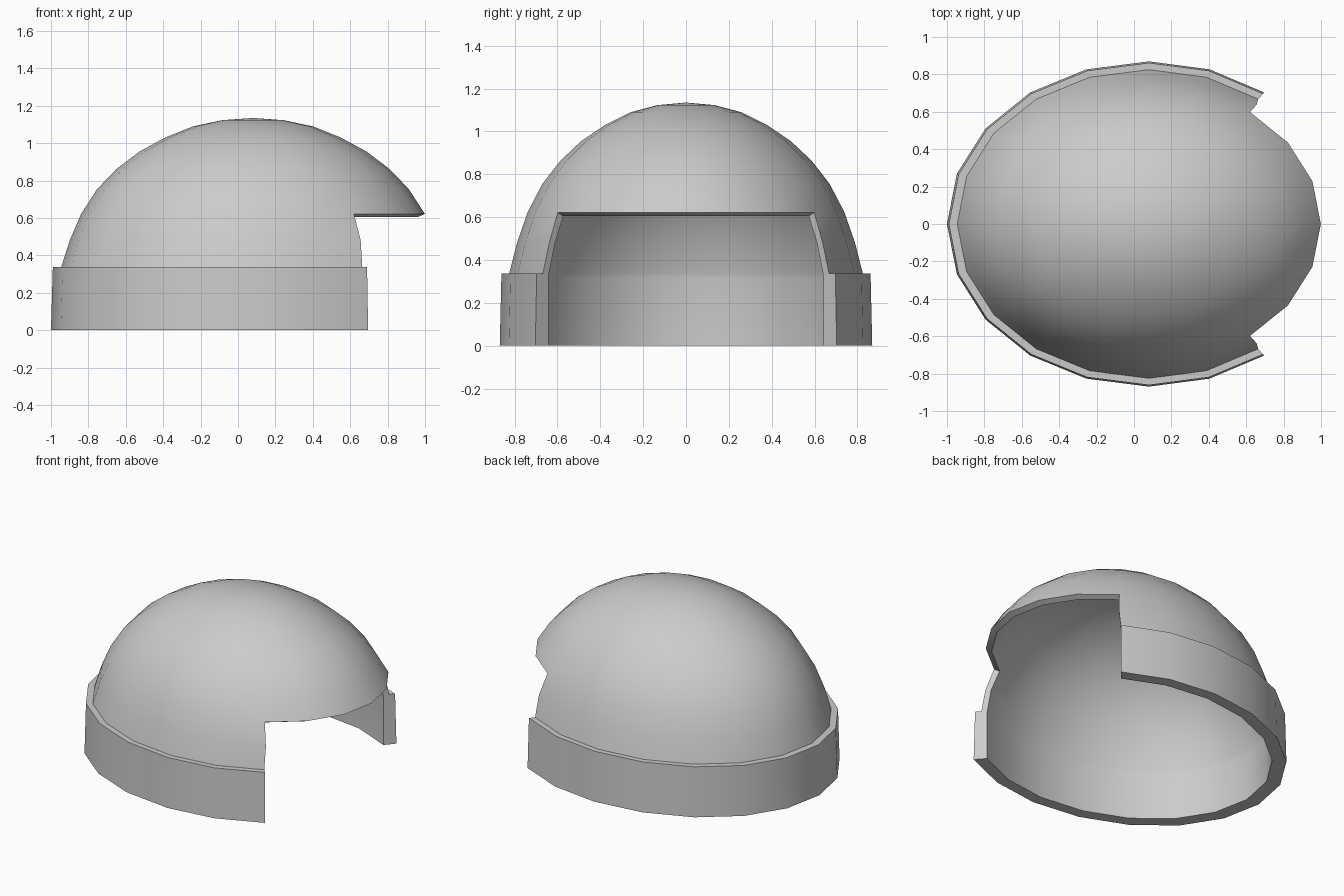
import bpy, bmesh, math

if "Cube" in bpy.data.objects:
    bpy.data.objects.remove(bpy.data.objects["Cube"])

SIDES = 20
CX, Y_RATIO = 0.08, 0.805
# (radius, height) profiles from the base upward, matched point for point
OUTER = [(1.08, 0), (1.07, .338), (1.025, .338), (.98, .48), (.919, .622), (.833, .755),
         (.73, .862), (.608, .955), (.47, 1.03), (.32, 1.09), (.165, 1.123)]
INNER = [(.985, 0), (.985, .32), (.982, .335), (.94, .475), (.88, .605), (.797, .73),
         (.697, .833), (.58, .922), (.45, .99), (.305, 1.047), (.155, 1.082)]
OPEN_ROW = 4          # the front opening reaches up to this profile row
OPEN_SECTORS = 3      # sectors removed on each side of the +x axis

bm = bmesh.new()


def ring(r, z, row):
    out = []
    for i in range(SIDES):
        a = 2 * math.pi * i / SIDES
        front = 0.97 if row < 3 and math.cos(a) > 0 else 1.0
        out.append(bm.verts.new((CX + r * front * math.cos(a), r * Y_RATIO * math.sin(a), z)))
    return out


def skin(profile, apex_z):
    rows = [ring(r, z, k) for k, (r, z) in enumerate(profile)]
    apex = bm.verts.new((CX, 0, apex_z))
    faces = []
    for k in range(len(rows)):
        for i in range(SIDES):
            j = (i + 1) % SIDES
            in_opening = i < OPEN_SECTORS or i >= SIDES - OPEN_SECTORS
            if k < OPEN_ROW and in_opening:
                continue
            if k == len(rows) - 1:
                faces.append(bm.faces.new((rows[k][i], rows[k][j], apex)))
            else:
                faces.append(bm.faces.new((rows[k][i], rows[k][j], rows[k + 1][j], rows[k + 1][i])))
    return [v for row in rows for v in row] + [apex], faces


# Outer and inner skins of the dome with its raised rim
outer_verts, outer_faces = skin(OUTER, 1.135)
inner_verts, _ = skin(INNER, 1.094)
partner = dict(zip(outer_verts, inner_verts))

# Wall thickness along the base and around the front opening
edges = {e for f in outer_faces for e in f.edges if e.is_boundary}
for e in edges:
    a, b = e.verts
    bm.faces.new((a, b, partner[b], partner[a]))

bmesh.ops.delete(bm, geom=[v for v in bm.verts if not v.link_faces], context='VERTS')
bmesh.ops.recalc_face_normals(bm, faces=bm.faces)

mesh = bpy.data.meshes.new("helmet_shell")
bm.to_mesh(mesh)
bm.free()
shell = bpy.data.objects.new("helmet_shell", mesh)
bpy.context.collection.objects.link(shell)
bpy.context.view_layer.objects.active = shell
shell.select_set(True)
bpy.ops.object.shade_smooth_by_angle(angle=math.radians(32))
